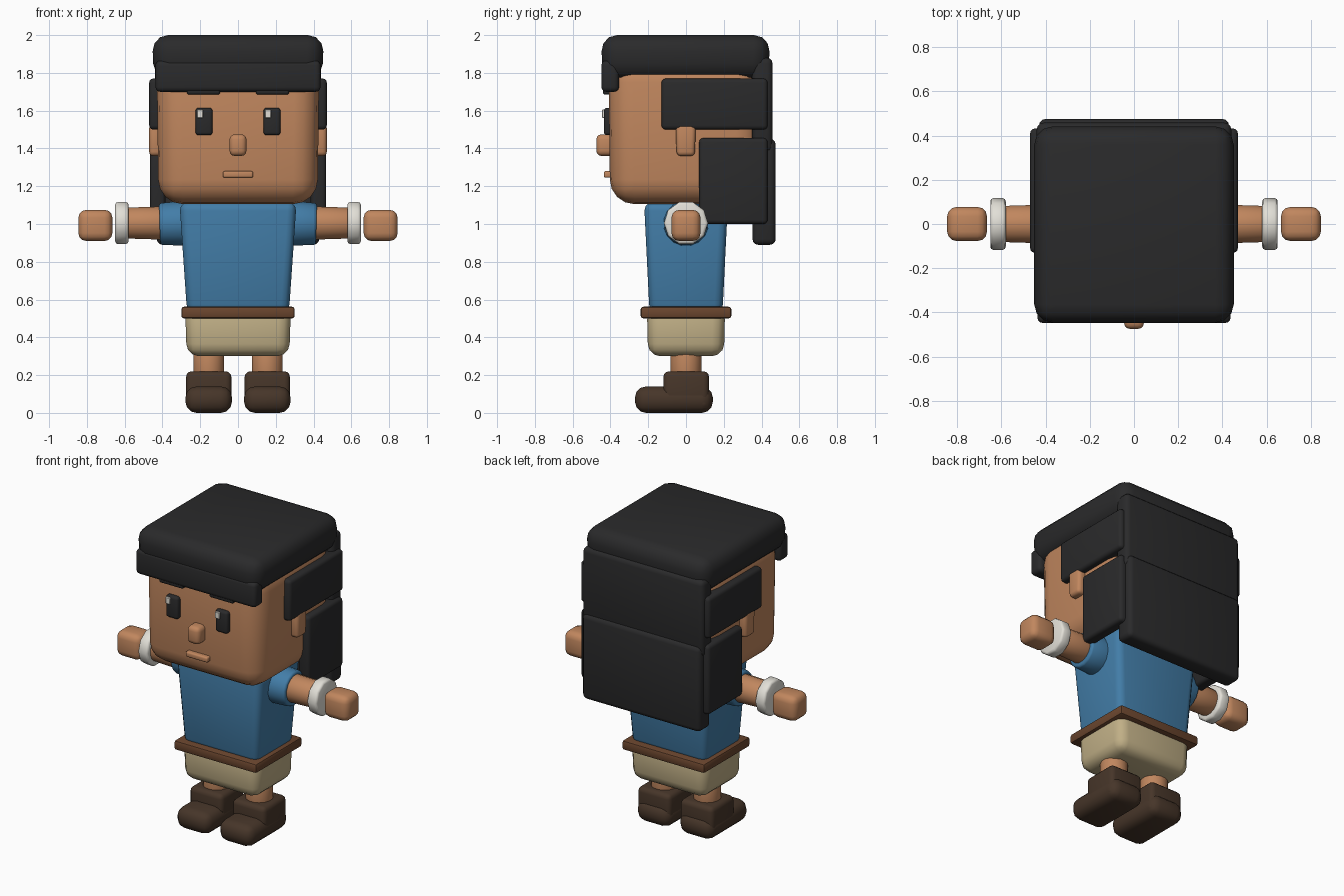
import bpy, bmesh, math
from mathutils import Matrix, Vector

if "Cube" in bpy.data.objects:
    bpy.data.objects.remove(bpy.data.objects["Cube"])


def material(name, rgb):
    m = bpy.data.materials.new(name)
    m.diffuse_color = (*rgb, 1)
    m.use_nodes = True
    m.node_tree.nodes["Principled BSDF"].inputs["Base Color"].default_value = m.diffuse_color
    return m


SKIN = material("skin", (0.53, 0.24, 0.112))
HAIR = material("black_hair", (0.023, 0.023, 0.024))
BLUE = material("blue_cloth", (0.055, 0.205, 0.39))
BELT = material("belt_leather", (0.145, 0.06, 0.027))
SAND = material("sand_cloth", (0.53, 0.43, 0.24))
BOOT = material("dark_leather", (0.062, 0.036, 0.022))
WHITE = material("off_white", (0.76, 0.74, 0.68))


def finish(bm, name, mat, bevel, segments=3, angle=40):
    """Turn a bmesh into a bevelled, smooth shaded object."""
    bmesh.ops.recalc_face_normals(bm, faces=bm.faces)
    if bevel:
        edges = [e for e in bm.edges if e.calc_face_angle(0) > math.radians(50)]
        bmesh.ops.bevel(bm, geom=edges, offset=bevel, segments=segments,
                        profile=0.5, affect='EDGES', clamp_overlap=True)
    me = bpy.data.meshes.new(name)
    bm.to_mesh(me)
    bm.free()
    ob = bpy.data.objects.new(name, me)
    bpy.context.collection.objects.link(ob)
    me.materials.append(mat)
    bpy.ops.object.select_all(action='DESELECT')
    ob.select_set(True)
    bpy.context.view_layer.objects.active = ob
    bpy.ops.object.shade_smooth_by_angle(angle=math.radians(angle))
    return ob


def box(name, mat, x, y, z, bevel=0.02, segments=3, taper=(1, 1)):
    """Rounded box from ranges; taper scales the bottom in x and y."""
    bm = bmesh.new()
    bmesh.ops.create_cube(bm, size=1)
    mid = Vector([sum(r) / 2 for r in (x, y, z)])
    size = Vector([r[1] - r[0] for r in (x, y, z)])
    for v in bm.verts:
        low = v.co.z < 0
        v.co = Vector([v.co[i] * size[i] for i in range(3)])
        if low:
            v.co.x *= taper[0]
            v.co.y *= taper[1]
        v.co += mid
    return finish(bm, name, mat, bevel, segments)


def tube(name, mat, start, end, r1, r2, sides=16, bevel=0.012):
    """Capped cylinder or cone between two points."""
    a, b = Vector(start), Vector(end)
    turn = (b - a).to_track_quat('Z', 'Y').to_matrix().to_4x4()
    spin = Matrix.Rotation(math.pi / sides, 4, 'Z')
    bm = bmesh.new()
    bmesh.ops.create_cone(bm, cap_ends=True, segments=sides, radius1=r1, radius2=r2,
                          depth=(b - a).length,
                          matrix=Matrix.Translation((a + b) / 2) @ turn @ spin)
    return finish(bm, name, mat, bevel, 2, 50)


def span(s, a, b):
    return tuple(sorted((s * a, s * b)))


# Head and face
box("head", SKIN, (-0.43, 0.43), (-0.41, 0.40), (1.105, 1.88), 0.13, 4, (0.98, 0.98))
box("nose", SKIN, (-0.045, 0.045), (-0.475, -0.36), (1.36, 1.475), 0.028)
box("mouth", SKIN, (-0.08, 0.08), (-0.435, -0.38), (1.245, 1.28), 0.01)

# Hair cap, fringe and back panels
box("hair_cap", HAIR, (-0.455, 0.455), (-0.45, 0.445), (1.765, 2.0), 0.085, 3, (0.98, 0.98))
box("hair_fringe", HAIR, (-0.437, 0.437), (-0.448, -0.355), (1.70, 1.865), 0.025)
box("hair_back_upper", HAIR, (-0.44, 0.44), (0.35, 0.458), (1.38, 1.88), 0.03)
box("hair_back_lower", HAIR, (-0.43, 0.43), (0.352, 0.475), (0.89, 1.45), 0.03)

# Torso, belt and shorts
box("shirt", BLUE, (-0.31, 0.31), (-0.222, 0.222), (0.53, 1.115), 0.045, 3, (0.87, 0.87))
box("belt", BELT, (-0.30, 0.30), (-0.24, 0.24), (0.50, 0.562), 0.014, 2)
box("shorts", SAND, (-0.28, 0.28), (-0.207, 0.207), (0.30, 0.56), 0.065, 3, (0.97, 0.97))

for s, side in ((-1, "left"), (1, "right")):
    # Eyes with a glint on the same side, and brows
    box(side + "_eye", HAIR, span(s, 0.135, 0.225), (-0.435, -0.38), (1.47, 1.615), 0.016)
    gx = s * 0.18 - 0.021
    box(side + "_eye_glint", WHITE, (gx - 0.016, gx + 0.016), (-0.445, -0.43),
        (1.562, 1.606), 0.003, 1)
    box(side + "_brow", HAIR, span(s, 0.095, 0.27), (-0.44, -0.38), (1.685, 1.73), 0.012)

    # Ears and side hair
    box(side + "_ear", SKIN, span(s, 0.40, 0.47), (-0.055, 0.052), (1.36, 1.53), 0.022, 3,
        (1, 0.9))
    box(side + "_hair_upper", HAIR, span(s, 0.385, 0.47), (-0.13, 0.432), (1.50, 1.77), 0.022)
    box(side + "_hair_lower", HAIR, span(s, 0.385, 0.467), (0.07, 0.432), (1.00, 1.455), 0.022)

    # Arms
    tube(side + "_sleeve", BLUE, (s * 0.22, 0, 1.005), (s * 0.415, 0, 1.0), 0.125, 0.112)
    tube(side + "_forearm", SKIN, (s * 0.38, 0, 1.005), (s * 0.60, 0, 1.005), 0.09, 0.083)
    tube(side + "_bracelet", WHITE, (s * 0.58, 0, 1.005), (s * 0.65, 0, 1.005),
         0.117, 0.117, 10, 0.014)
    box(side + "_hand", SKIN, span(s, 0.665, 0.845), (-0.077, 0.077), (0.91, 1.075), 0.042)

    # Legs and boots
    tube(side + "_leg", SKIN, (s * 0.155, 0, 0.15), (s * 0.155, 0, 0.36), 0.083, 0.083)
    box(side + "_boot_shaft", BOOT, span(s, 0.035, 0.275), (-0.12, 0.122), (0.02, 0.22), 0.03)
    box(side + "_boot_foot", BOOT, span(s, 0.032, 0.278), (-0.27, 0.142), (0, 0.14), 0.058)
